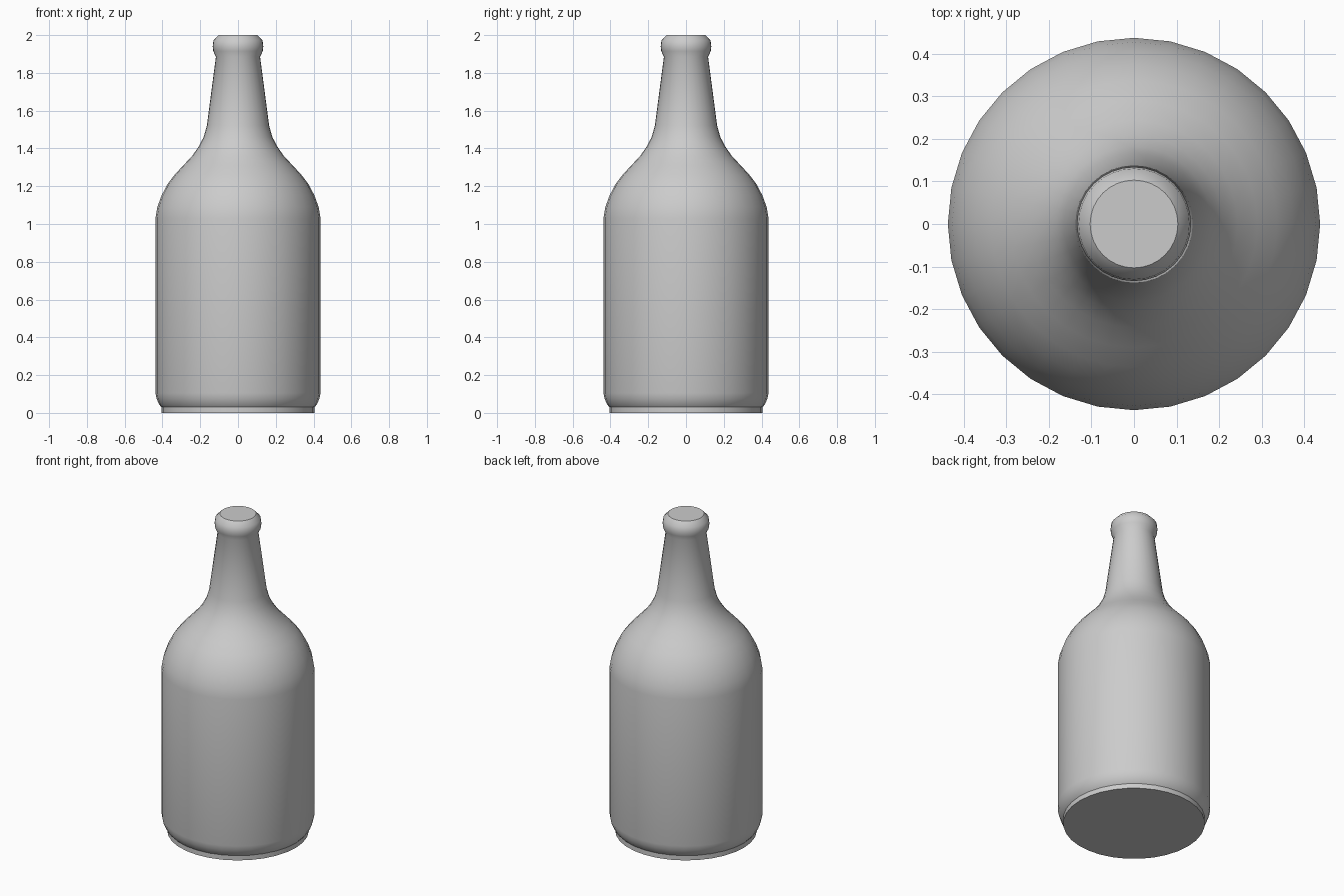
import bpy, bmesh
from math import radians, cos, sin, tau

cube = bpy.data.objects.get("Cube")
if cube:
    bpy.data.objects.remove(cube)

SIDES = 32

glass = bpy.data.materials.new("grey_glass")
glass.use_nodes = True
grey = (0.6, 0.6, 0.6, 1)
glass.diffuse_color = grey
glass.node_tree.nodes["Principled BSDF"].inputs["Base Color"].default_value = grey

# Half outline as (radius, height), from foot to mouth
foot = [(0.405, 0), (0.405, 0.03), (0.418, 0.045), (0.431, 0.075), (0.437, 0.105)]
shoulder = [(0.437, 1.03), (0.427, 1.09), (0.405, 1.15), (0.374, 1.21),
            (0.336, 1.26), (0.29, 1.31), (0.243, 1.36), (0.208, 1.41),
            (0.182, 1.46), (0.165, 1.52)]
lip = [(0.117, 1.885), (0.131, 1.915), (0.134, 1.94), (0.13, 1.972), (0.103, 2)]

# Lathe the outline into one closed shell
bm = bmesh.new()
rings = [[bm.verts.new((r * sin(tau * i / SIDES), r * cos(tau * i / SIDES), z))
          for i in range(SIDES)] for r, z in foot + shoulder + lip]
for low, high in zip(rings, rings[1:]):
    for i in range(SIDES):
        j = (i + 1) % SIDES
        bm.faces.new((low[i], low[j], high[j], high[i]))

# Flat base and mouth
bm.faces.new(rings[0])
bm.faces.new(rings[-1])
bmesh.ops.recalc_face_normals(bm, faces=bm.faces)

mesh = bpy.data.meshes.new("bottle")
bm.to_mesh(mesh)
bm.free()
mesh.materials.append(glass)
bottle = bpy.data.objects.new("bottle", mesh)
bpy.context.collection.objects.link(bottle)
bpy.context.view_layer.objects.active = bottle
bottle.select_set(True)
bpy.ops.object.shade_smooth_by_angle(angle=radians(40))
